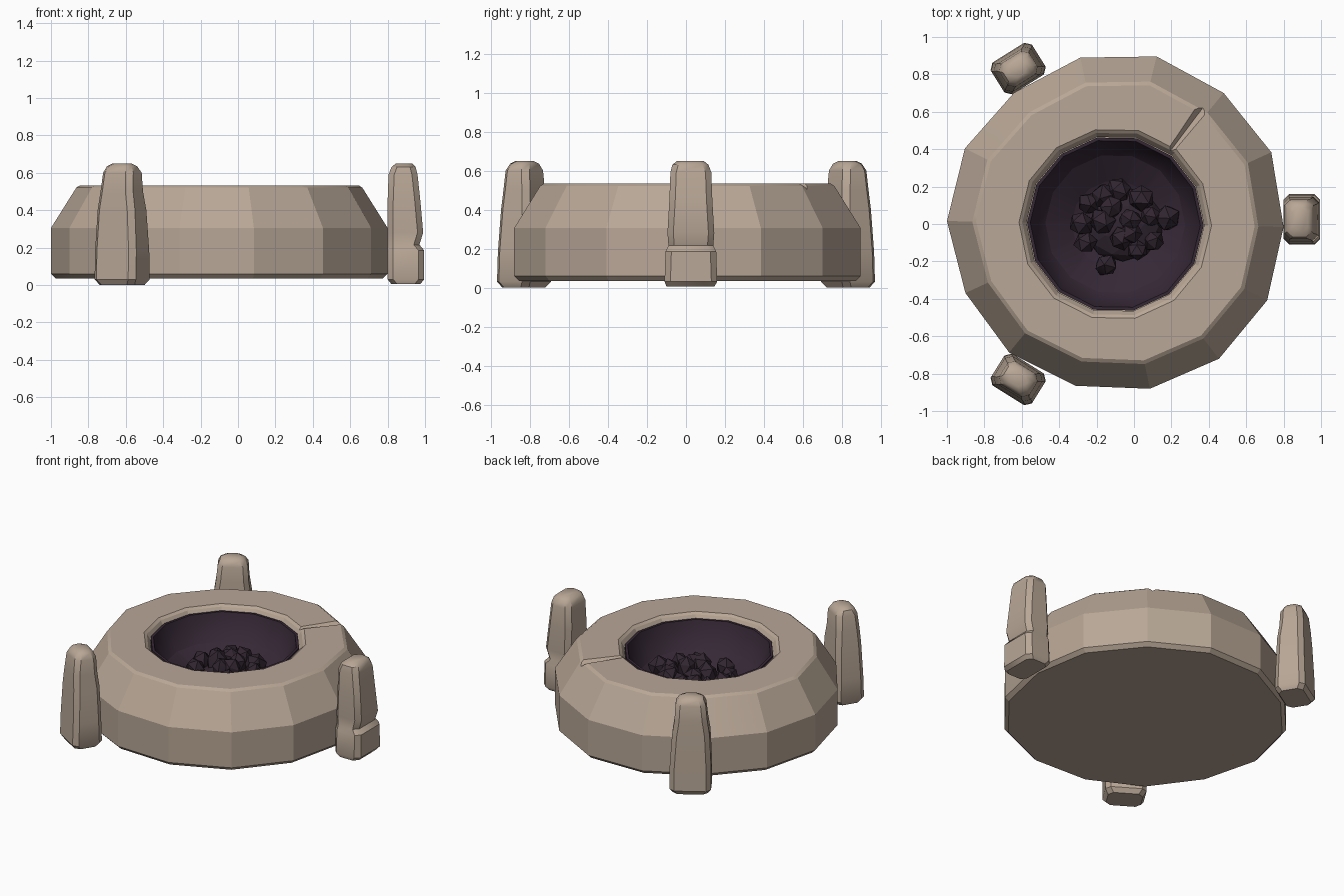
import bpy, bmesh, math, random
from mathutils import Vector, Matrix

if "Cube" in bpy.data.objects:
    bpy.data.objects.remove(bpy.data.objects["Cube"])

random.seed(4)
CX = -0.10          # axis of the fire bowl
SIDES = 14


def material(name, col):
    m = bpy.data.materials.new(name)
    m.diffuse_color = (*col, 1)
    m.use_nodes = True
    m.node_tree.nodes["Principled BSDF"].inputs["Base Color"].default_value = m.diffuse_color
    return m


STONE = material("warm stone", (0.48, 0.385, 0.305))
BASIN = material("dark basin", (0.036, 0.021, 0.036))
COAL = material("coal", (0.031, 0.019, 0.030))


def finish(bm, name, mat, angle=None):
    bmesh.ops.recalc_face_normals(bm, faces=bm.faces)
    me = bpy.data.meshes.new(name)
    bm.to_mesh(me)
    bm.free()
    ob = bpy.data.objects.new(name, me)
    bpy.context.collection.objects.link(ob)
    if mat:
        me.materials.append(mat)
    if angle:
        bpy.ops.object.select_all(action='DESELECT')
        ob.select_set(True)
        bpy.context.view_layer.objects.active = ob
        bpy.ops.object.shade_smooth_by_angle(angle=math.radians(angle))
    return ob


def loft(rings, closed_ends=True):
    """Skin a list of equal-length point rings and cap both ends."""
    bm = bmesh.new()
    vs = [[bm.verts.new(p) for p in r] for r in rings]
    for a, b in zip(vs, vs[1:]):
        n = len(a)
        for i in range(n):
            j = (i + 1) % n
            bm.faces.new((a[i], a[j], b[j], b[i]))
    bm.faces.new(vs[0])
    bm.faces.new(vs[-1])
    return bm


# uneven radius of each corner of the stone ring
WOBBLE = [1.0, 1.02, 1.01, 1.025, 1.01, 0.985, 1.0, 1.0, 0.98, 0.99, 0.99, 1.0, 1.01, 1.01]


def ring(r, z, uneven=0.0):
    pts = []
    for i in range(SIDES):
        a = math.radians(360 / SIDES * i - 1)
        k = r * (1 + (WOBBLE[i] - 1) * uneven)
        pts.append((CX + k * math.cos(a), k * math.sin(a), z))
    return pts


# stone ring: outer wall, sloped shoulder, flat top, inner well
stone_profile = [(0.875, 0.035, 1), (0.90, 0.06, 1), (0.90, 0.305, 1), (0.765, 0.52, 1),
                 (0.745, 0.533, 1), (0.515, 0.533, 0), (0.497, 0.52, 0), (0.475, 0.485, 0),
                 (0.475, 0.15, 0)]
stone = finish(loft([ring(*p) for p in stone_profile]), "stone_ring", STONE)

# three tapered cracks cut into the flat top
for ang in (175, 53, -56):
    bm = bmesh.new()
    bmesh.ops.create_cone(bm, cap_ends=True, segments=4, radius1=0.014, radius2=0.034, depth=0.36)
    rot = Matrix.Rotation(math.radians(ang), 4, 'Z') @ Matrix.Translation((0.61, 0, 0.535)) \
        @ Matrix.Rotation(math.radians(90), 4, 'Y')
    bm.transform(Matrix.Translation((CX, 0, 0)) @ rot)
    cutter = finish(bm, "crack_cutter", None)
    mod = stone.modifiers.new("crack", 'BOOLEAN')
    mod.object = cutter
    mod.operation = 'DIFFERENCE'
    mod.solver = 'EXACT'
    bpy.context.view_layer.objects.active = stone
    bpy.ops.object.modifier_apply(modifier=mod.name)
    bpy.data.objects.remove(cutter)
bpy.ops.object.select_all(action='DESELECT')
stone.select_set(True)
bpy.context.view_layer.objects.active = stone
bpy.ops.object.shade_smooth_by_angle(angle=math.radians(18))

# dark basin: thin bowl set inside the ring
basin_profile = [(0.10, 0.16), (0.472, 0.40), (0.472, 0.505), (0.455, 0.505), (0.435, 0.44),
                 (0.37, 0.33), (0.25, 0.25), (0.10, 0.215)]
finish(loft([ring(*p) for p in basin_profile]), "basin", BASIN, 30)

# heap of coals
COALS = [(-.24, .11), (-.08, .18), (.04, .14), (.09, .04), (.18, .03), (.11, -.09), (.02, -.14),
         (-.15, -.22), (-.26, -.10), (-.28, .0), (-.17, .01), (-.02, .02), (-.12, .09),
         (-.07, -.08), (-.16, .15), (-.02, -.05)]
bm = bmesh.new()
for x, y in COALS:
    d = math.hypot(x + 0.06, y)
    z = 0.385 - 0.30 * d
    geo = bmesh.ops.create_icosphere(bm, subdivisions=1, radius=random.uniform(0.06, 0.075))
    turn = Matrix.Rotation(random.uniform(0, 6), 3, Vector((random.random(), random.random(), 1)).normalized())
    for v in geo['verts']:
        v.co = turn @ (v.co * random.uniform(0.88, 1.1)) + Vector((x, y, z))
        v.co.z += 0.15 * (v.co.z - z)
finish(bm, "coals", COAL, 30)
# lower fill of the heap
bm = bmesh.new()
bmesh.ops.create_icosphere(bm, subdivisions=2, radius=1,
                           matrix=Matrix.Translation((-0.06, 0, 0.26)) @ Matrix.Diagonal((0.22, 0.2, 0.09, 1)))
finish(bm, "coal_bed", COAL)


# standing stones: chamfered blocks lofted through (z, inner x, outer x, low y, high y)
def post(name, ang, levels):
    c = 0.03
    rings = []
    for z, x0, x1, y0, y1 in levels:
        rings.append([(x0 + c, y0, z), (x1 - c, y0, z), (x1, y0 + c, z), (x1, y1 - c, z),
                      (x1 - c, y1, z), (x0 + c, y1, z), (x0, y1 - c, z), (x0, y0 + c, z)])
    bm = loft(rings)
    bm.transform(Matrix.Translation((CX, 0, 0)) @ Matrix.Rotation(math.radians(ang), 4, 'Z'))
    finish(bm, name, STONE, 35)


notched = [(0.005, 0.92, 1.075, -0.10, 0.145), (0.03, 0.90, 1.095, -0.11, 0.16),
           (0.185, 0.90, 1.095, -0.105, 0.155), (0.215, 0.90, 1.07, -0.09, 0.14),
           (0.28, 0.90, 1.09, -0.095, 0.145), (0.45, 0.90, 1.075, -0.085, 0.135),
           (0.59, 0.905, 1.06, -0.08, 0.13), (0.63, 0.92, 1.05, -0.07, 0.115),
           (0.65, 0.945, 1.03, -0.045, 0.09)]
plain = [(0.0, 0.90, 1.06, -0.11, 0.11), (0.03, 0.88, 1.08, -0.13, 0.13),
         (0.18, 0.885, 1.075, -0.13, 0.13), (0.40, 0.89, 1.065, -0.115, 0.12),
         (0.50, 0.90, 1.06, -0.10, 0.105), (0.60, 0.905, 1.05, -0.095, 0.095),
         (0.635, 0.92, 1.035, -0.075, 0.08), (0.65, 0.94, 1.015, -0.05, 0.055)]
mirrored = [(z, a, b, -d, -c) for z, a, b, c, d in plain]
post("right_standing_stone", 0, notched)
post("back_standing_stone", 122, plain)
post("front_standing_stone", -122, mirrored)
